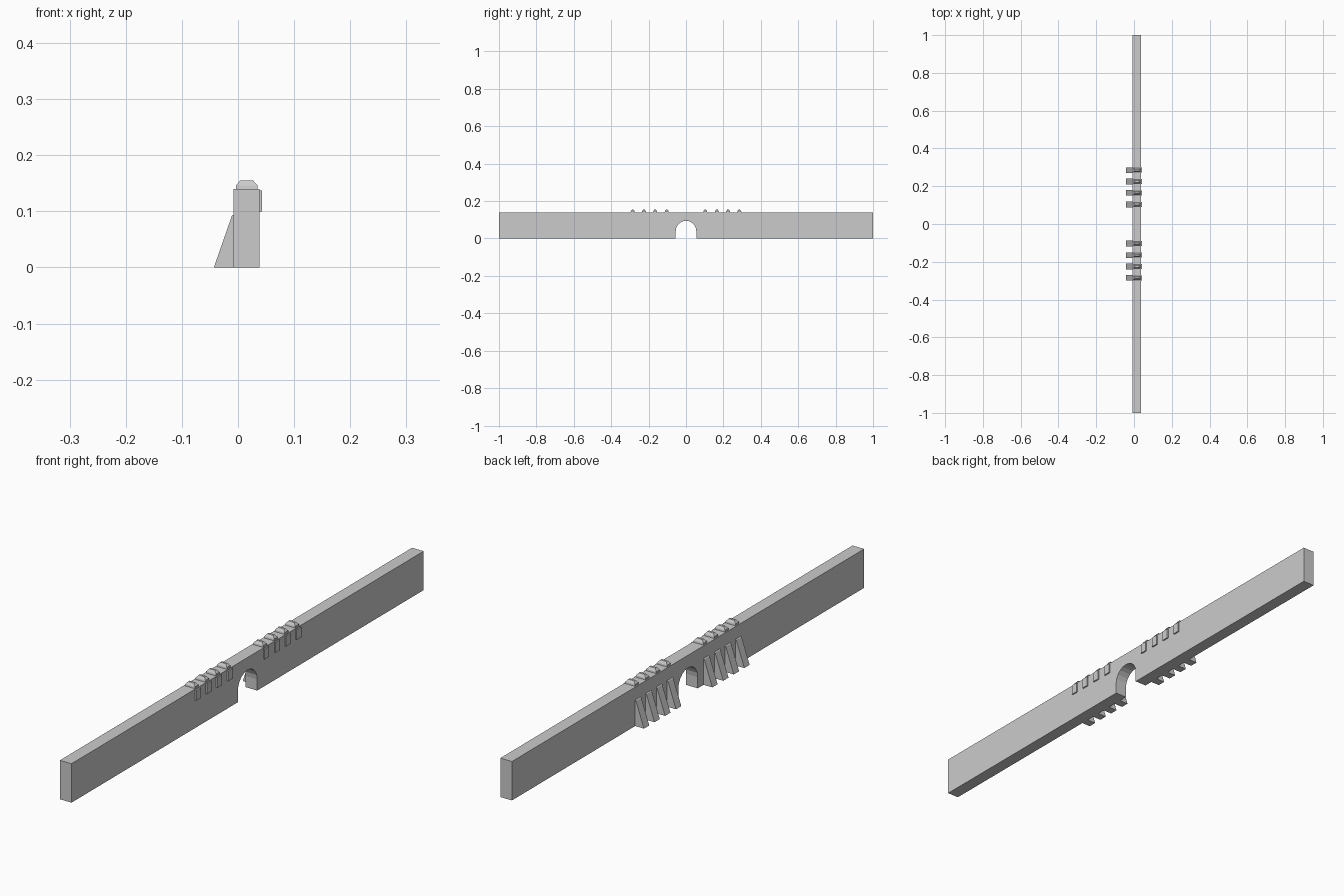
import bpy, bmesh
from math import pi, cos, sin

if "Cube" in bpy.data.objects:
    bpy.data.objects.remove(bpy.data.objects["Cube"])

X0, X1, TOP = -0.008, 0.038, 0.14
SPOTS = [s * d for d in (0.103, 0.165, 0.225, 0.285) for s in (-1, 1)]


def finish(name, bm):
    bmesh.ops.recalc_face_normals(bm, faces=bm.faces[:])
    me = bpy.data.meshes.new(name)
    bm.to_mesh(me)
    bm.free()
    ob = bpy.data.objects.new(name, me)
    bpy.context.collection.objects.link(ob)
    return ob


def prism(name, pts, vec):
    """Extrude a closed 3D outline along a vector."""
    bm = bmesh.new()
    face = bm.faces.new([bm.verts.new(p) for p in pts])
    new = bmesh.ops.extrude_face_region(bm, geom=[face])["geom"]
    bmesh.ops.translate(bm, vec=vec,
                        verts=[g for g in new if isinstance(g, bmesh.types.BMVert)])
    # the start face survives as the closing cap
    return finish(name, bm)


def stack(name, rings):
    """Loft rectangles given as (x0, x1, y0, y1, z)."""
    bm = bmesh.new()
    loops = [[bm.verts.new(p) for p in ((a, c, z), (b, c, z), (b, d, z), (a, d, z))]
             for a, b, c, d, z in rings]
    bm.faces.new(loops[0])
    bm.faces.new(loops[-1])
    for lo, hi in zip(loops, loops[1:]):
        for i in range(4):
            j = (i + 1) % 4
            bm.faces.new((lo[i], lo[j], hi[j], hi[i]))
    return finish(name, bm)


# Long wall with arched gateway
R, SPRING = 0.055, 0.04
arch = [(-R, 0)] + [(-R * cos(pi * i / 10), SPRING + R * sin(pi * i / 10))
                    for i in range(11)] + [(R, 0)]
outline = [(-1, 0)] + arch + [(1, 0), (1, TOP), (-1, TOP)]
prism("wall", [(X0, y, z) for y, z in outline], (X1 - X0, 0, 0))

for n, y in enumerate(SPOTS):
    # Sloping buttress on the rear face
    w = 0.030
    prof = [(-0.043, 0), (X0 + 0.001, 0), (X0 + 0.001, 0.095), (-0.011, 0.092)]
    prism(f"buttress_{n}", [(x, y - w / 2, z) for x, z in prof], (0, w, 0))
    # Raised window panel on the front face
    stack(f"window_panel_{n}", [(X1 - 0.001, 0.043, y - 0.013, y + 0.013, z)
                                for z in (0.1, 0.137)])
    # Chamfered coping block on top of the wall
    stack(f"coping_block_{n}", [
        (-0.004, 0.035, y - 0.011, y + 0.011, TOP - 0.001),
        (-0.004, 0.035, y - 0.010, y + 0.010, 0.146),
        (0.004, 0.027, y - 0.004, y + 0.004, 0.155)])
